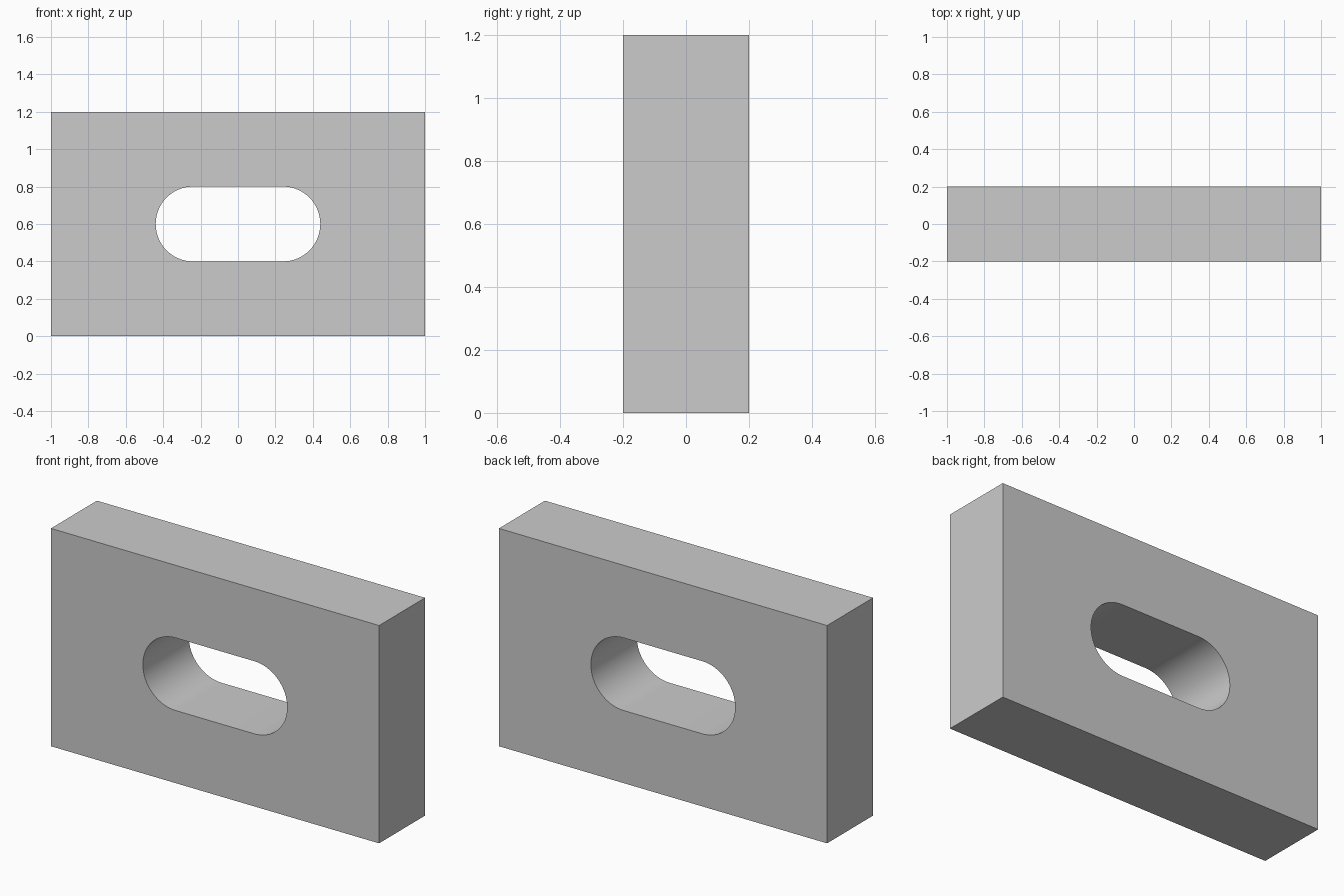
import bpy, bmesh
from math import sin, cos, pi, radians

if "Cube" in bpy.data.objects:
    bpy.data.objects.remove(bpy.data.objects["Cube"])

W, D, H = 2.0, 0.4, 1.2          # plate size
R, CX, CZ = 0.2, 0.24, 0.6       # slot radius, end-centre offset, height
SEG = 32                         # segments per rounded end


def add_loop(bm, points):
    """Closed edge loop on the front plane."""
    vs = [bm.verts.new((x, -D / 2, z)) for x, z in points]
    return [bm.edges.new((vs[i - 1], vs[i])) for i in range(len(vs))]


# Outline and slot profiles
outline = [(-W / 2, 0), (W / 2, 0), (W / 2, H), (-W / 2, H)]
slot = []
for side, start in ((1, -pi / 2), (-1, pi / 2)):
    for i in range(SEG + 1):
        a = start + pi * i / SEG
        slot.append((side * CX + R * cos(a), CZ + R * sin(a)))

# Fill between the profiles, then extrude to depth
bm = bmesh.new()
edges = add_loop(bm, outline) + add_loop(bm, slot)
bmesh.ops.triangle_fill(bm, edges=edges, use_beauty=True, normal=(0, -1, 0))
bmesh.ops.dissolve_limit(bm, angle_limit=0.001, verts=[], edges=bm.edges[:])
ext = bmesh.ops.extrude_face_region(bm, geom=bm.faces[:], use_keep_orig=True)
back = [g for g in ext["geom"] if isinstance(g, bmesh.types.BMVert)]
bmesh.ops.translate(bm, verts=back, vec=(0, D, 0))
bmesh.ops.recalc_face_normals(bm, faces=bm.faces[:])

mesh = bpy.data.meshes.new("slotted_plate")
bm.to_mesh(mesh)
bm.free()
plate = bpy.data.objects.new("slotted_plate", mesh)
bpy.context.collection.objects.link(plate)

# Smooth slot ends, sharp plate edges
bpy.context.view_layer.objects.active = plate
plate.select_set(True)
bpy.ops.object.shade_smooth_by_angle(angle=radians(30))
